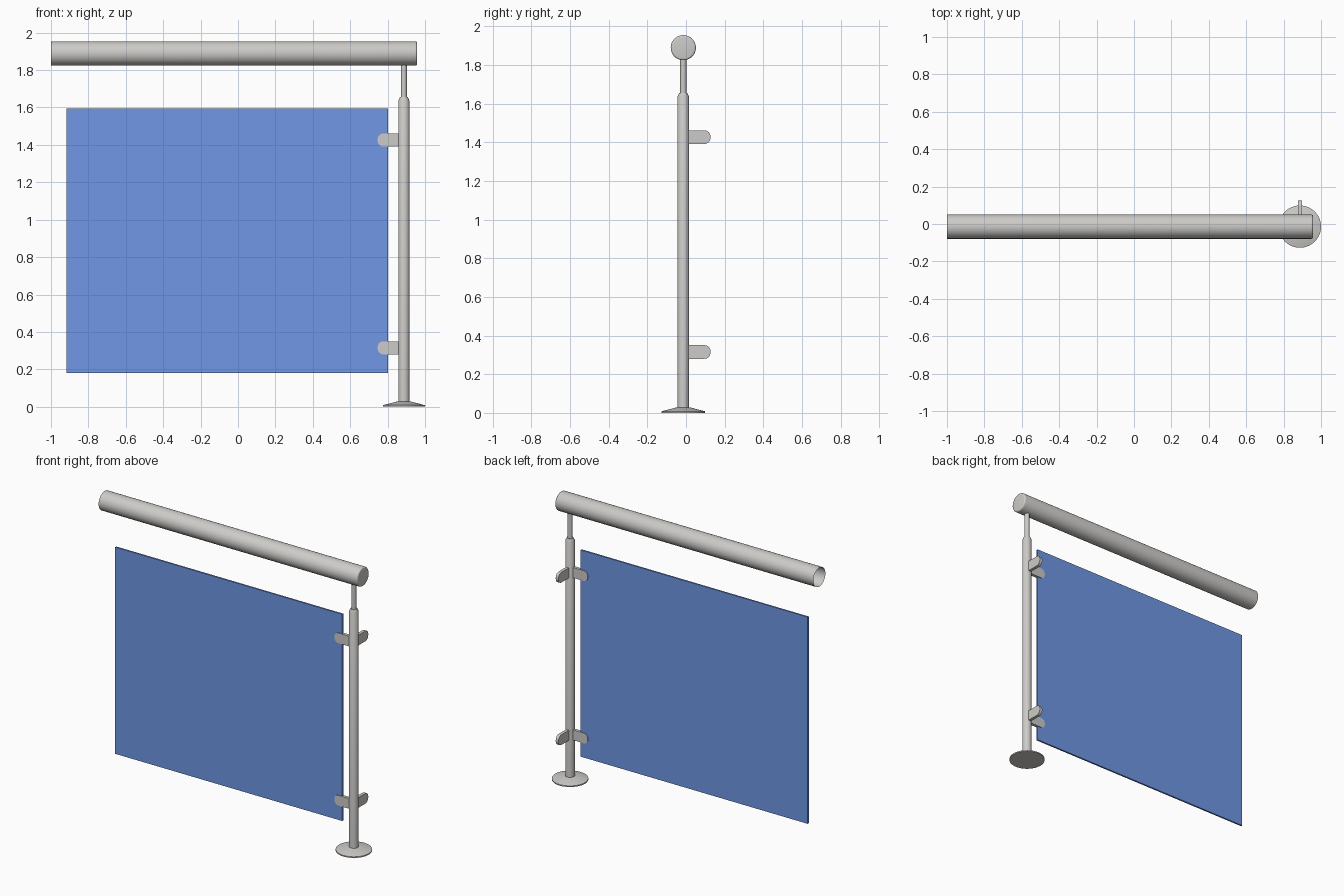
import bpy, bmesh, math
from mathutils import Matrix, Vector

if "Cube" in bpy.data.objects:
    bpy.data.objects.remove(bpy.data.objects["Cube"])

PX, PY = 0.887, -0.014          # post axis
RAIL_Z, RAIL_R = 1.889, 0.065


def material(name, rgba):
    m = bpy.data.materials.new(name)
    m.diffuse_color = rgba
    m.use_nodes = True
    m.node_tree.nodes["Principled BSDF"].inputs["Base Color"].default_value = m.diffuse_color
    return m


STEEL = material("brushed_steel", (0.61, 0.60, 0.58, 1.0))
GLASS = material("blue_glass", (0.162, 0.31, 0.79, 1.0))


def finish(name, bm, mat, matrix):
    bmesh.ops.remove_doubles(bm, verts=bm.verts, dist=1e-5)
    bmesh.ops.recalc_face_normals(bm, faces=bm.faces)
    me = bpy.data.meshes.new(name)
    bm.to_mesh(me)
    bm.free()
    me.materials.append(mat)
    me.shade_smooth()
    me.set_sharp_from_angle(angle=math.radians(30))
    ob = bpy.data.objects.new(name, me)
    ob.matrix_world = matrix
    bpy.context.collection.objects.link(ob)
    return ob


def lathe(name, profile, mat, matrix, steps=48):
    """Spin (radius, height) points about the local z axis."""
    bm = bmesh.new()
    vs = [bm.verts.new((r, 0, z)) for r, z in profile]
    es = [bm.edges.new(p) for p in zip(vs, vs[1:])]
    bmesh.ops.spin(bm, geom=vs + es, cent=(0, 0, 0), axis=(0, 0, 1),
                   angle=math.tau, steps=steps, use_merge=True)
    bmesh.ops.dissolve_degenerate(bm, edges=bm.edges, dist=1e-6)
    return finish(name, bm, mat, matrix)


# Base flange: thin rim rising as a shallow cone to the post
at_post = Matrix.Translation((PX, PY, 0))
lathe("base_flange", [(0, 0), (0.113, 0), (0.113, 0.008), (0.04, 0.027), (0, 0.027)],
      STEEL, at_post)

# Post with tapered shoulder, and the thin stem carrying the rail
lathe("post", [(0, 0.02), (0.03, 0.02), (0.03, 1.635), (0.021, 1.655), (0, 1.655)],
      STEEL, at_post)
lathe("rail_stem", [(0.016, 1.65), (0.016, 1.83)], STEEL, at_post, 32)

# Handrail: open tube at the left, closed with a rounded cap at the right
along_x = Matrix.Translation((0, PY, RAIL_Z)) @ Matrix.Rotation(math.pi / 2, 4, 'Y')
cap = [(RAIL_R - 0.01 + 0.01 * math.cos(a), 0.948 + 0.01 * math.sin(a))
       for a in (i * math.pi / 8 for i in range(5))]
lathe("handrail", [(RAIL_R, -1.0)] + cap + [(0, 0.958)], STEEL, along_x)


# Glass clamps: flat tongues with a rounded outer end
def clamp(name, z, angle):
    r, half, reach, thick = 0.031, 0.035, 0.1405, 0.021
    pts = [(0.02, -half)]
    for sign, start in ((-1, -math.pi / 2), (1, 0)):
        for i in range(9):
            a = start + i * math.pi / 16
            pts.append((reach - r + r * math.cos(a), sign * (half - r) + r * math.sin(a)))
    pts.append((0.02, half))
    bm = bmesh.new()
    face = bm.faces.new([bm.verts.new((x, -thick / 2, h)) for x, h in pts])
    ext = bmesh.ops.extrude_face_region(bm, geom=[face])
    bmesh.ops.translate(bm, vec=Vector((0, thick, 0)),
                        verts=[g for g in ext["geom"] if isinstance(g, bmesh.types.BMVert)])
    finish(name, bm, STEEL,
           Matrix.Translation((PX, PY, z)) @ Matrix.Rotation(angle, 4, 'Z'))


for level, z in (("lower", 0.315), ("upper", 1.426)):
    clamp(f"{level}_panel_clamp", z, math.pi)
    clamp(f"{level}_corner_clamp", z, math.pi / 2)

# Glass panel
bm = bmesh.new()
bmesh.ops.create_cube(bm, size=1)
bmesh.ops.scale(bm, vec=(1.719, 0.012, 1.414), verts=bm.verts)
finish("glass_panel", bm, GLASS, Matrix.Translation((-0.0565, PY, 0.887)))
